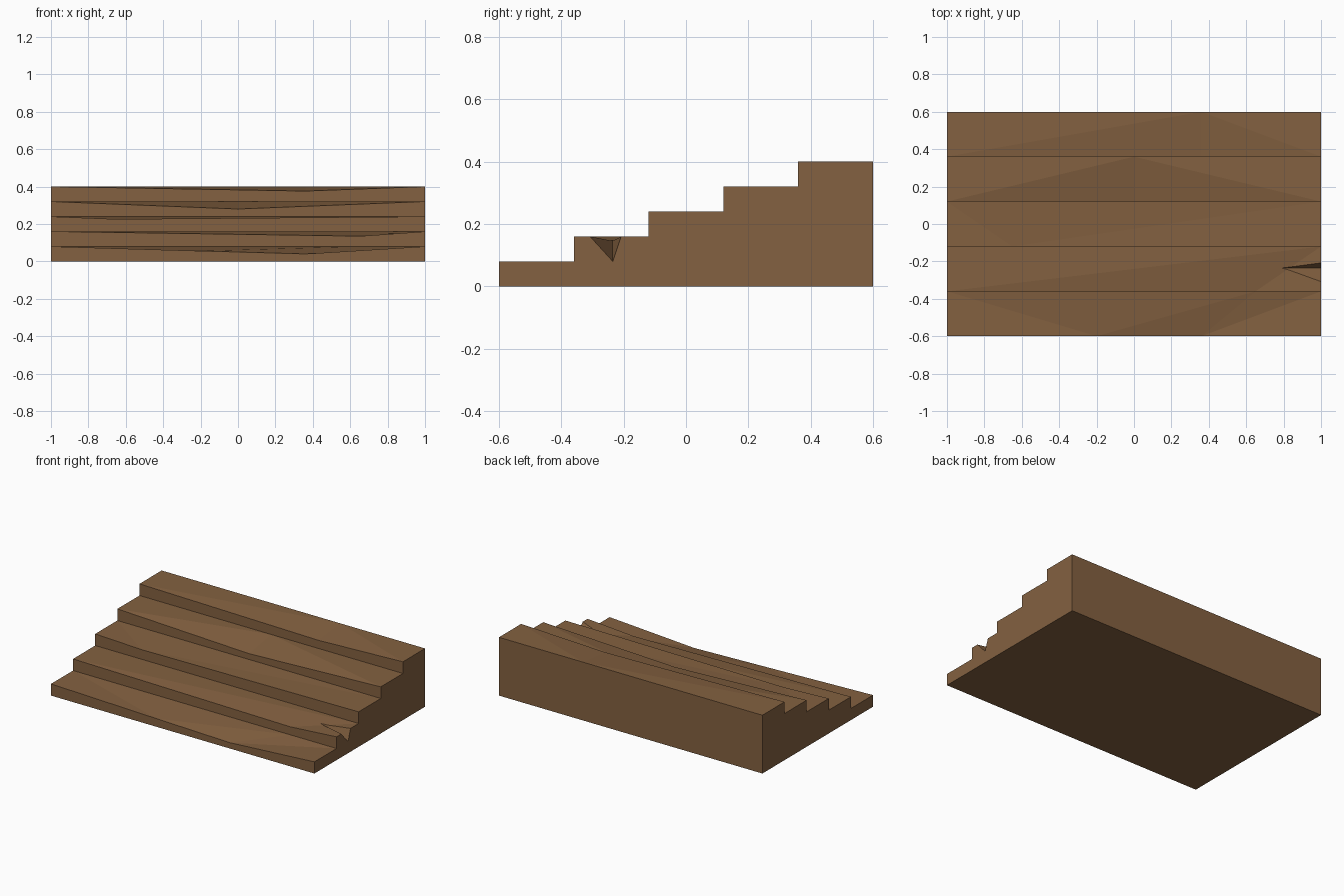
import bpy
import bmesh
from mathutils import Vector

cube = bpy.data.objects.get("Cube")
if cube:
    bpy.data.objects.remove(cube, do_unlink=True)

wood = bpy.data.materials.new("brown_wood")
wood.use_nodes = True
colour = (0.23, 0.12, 0.052, 1)
wood.diffuse_color = colour
wood.node_tree.nodes["Principled BSDF"].inputs["Base Color"].default_value = colour

RISE, RUN, FRONT = 0.08, 0.24, -0.6

# Worn treads: front edge (x, wear depth), back edge x, and the order in which
# the front (f) and back (b) edges advance as the tread is split into triangles
TREADS = [
    ([(-1, 0), (-0.2, 0.024), (0.36, 0.04), (1, 0)], [-1, 0.65, 1], "fbfbf"),
    ([(-1, 0), (0.65, 0.025), (1, 0)], [-1, 1], "bff"),
    ([(-1, 0), (-0.65, 0.014), (1, 0)], [-1, 1], "fbf"),
    ([(-1, 0), (0, 0.04), (1, 0)], [-1, 0, 1], "bffb"),
    ([(-1, 0), (0.36, 0.024), (1, 0)], [-1, 0.36, 1], "bffb"),
]


def finish(name, bm):
    bmesh.ops.remove_doubles(bm, verts=bm.verts[:], dist=0.0001)
    bmesh.ops.recalc_face_normals(bm, faces=bm.faces[:])
    mesh = bpy.data.meshes.new(name)
    bm.to_mesh(mesh)
    bm.free()
    mesh.materials.append(wood)
    obj = bpy.data.objects.new(name, mesh)
    bpy.context.collection.objects.link(obj)
    return obj


bm = bmesh.new()


def face(points):
    bm.faces.new([bm.verts.new(p) for p in points])


# Risers and worn treads
below = [(-1, FRONT, 0), (1, FRONT, 0)]
outline = [(FRONT, 0)]
for i, (worn, back_xs, order) in enumerate(TREADS):
    y, z = FRONT + i * RUN, (i + 1) * RISE
    front = [(x, y, z - wear) for x, wear in worn]
    back = [(x, y + RUN, z) for x in back_xs]
    face(below + front[::-1])
    f = b = 0
    for step in order:
        if step == "f":
            face([front[f], front[f + 1], back[b]])
            f += 1
        else:
            face([front[f], back[b + 1], back[b]])
            b += 1
    outline += [(y, z), (y + RUN, z)]
    below = back

# Back, underside and stepped ends
rear = -FRONT
outline.append((rear, 0))
face(below + [(1, rear, 0), (-1, rear, 0)])
face([(-1, FRONT, 0), (1, FRONT, 0), (1, rear, 0), (-1, rear, 0)])
for x in (-1, 1):
    face([(x, y, z) for y, z in outline])
stairs = finish("worn_stairs", bm)

# Chip broken out of the left end of the second tread
tip = Vector((0.79, -0.235, 0.148))
rim = [Vector((1, y, z)) for y, z in ((-0.308, 0.16), (-0.208, 0.16), (-0.235, 0.08))]
spread = [tip + (p - tip) * 1.3 for p in rim]
lift = Vector((0, 0, 0.06))
bm = bmesh.new()
for p in [tip, tip + lift] + spread + [p + lift for p in spread[:2]]:
    bm.verts.new(p)
bmesh.ops.convex_hull(bm, input=bm.verts[:])
cutter = finish("chip_cutter", bm)
cutter.hide_render = True
cutter.display_type = 'WIRE'

chip = stairs.modifiers.new("chip", 'BOOLEAN')
chip.operation = 'DIFFERENCE'
chip.solver = 'EXACT'
chip.object = cutter
